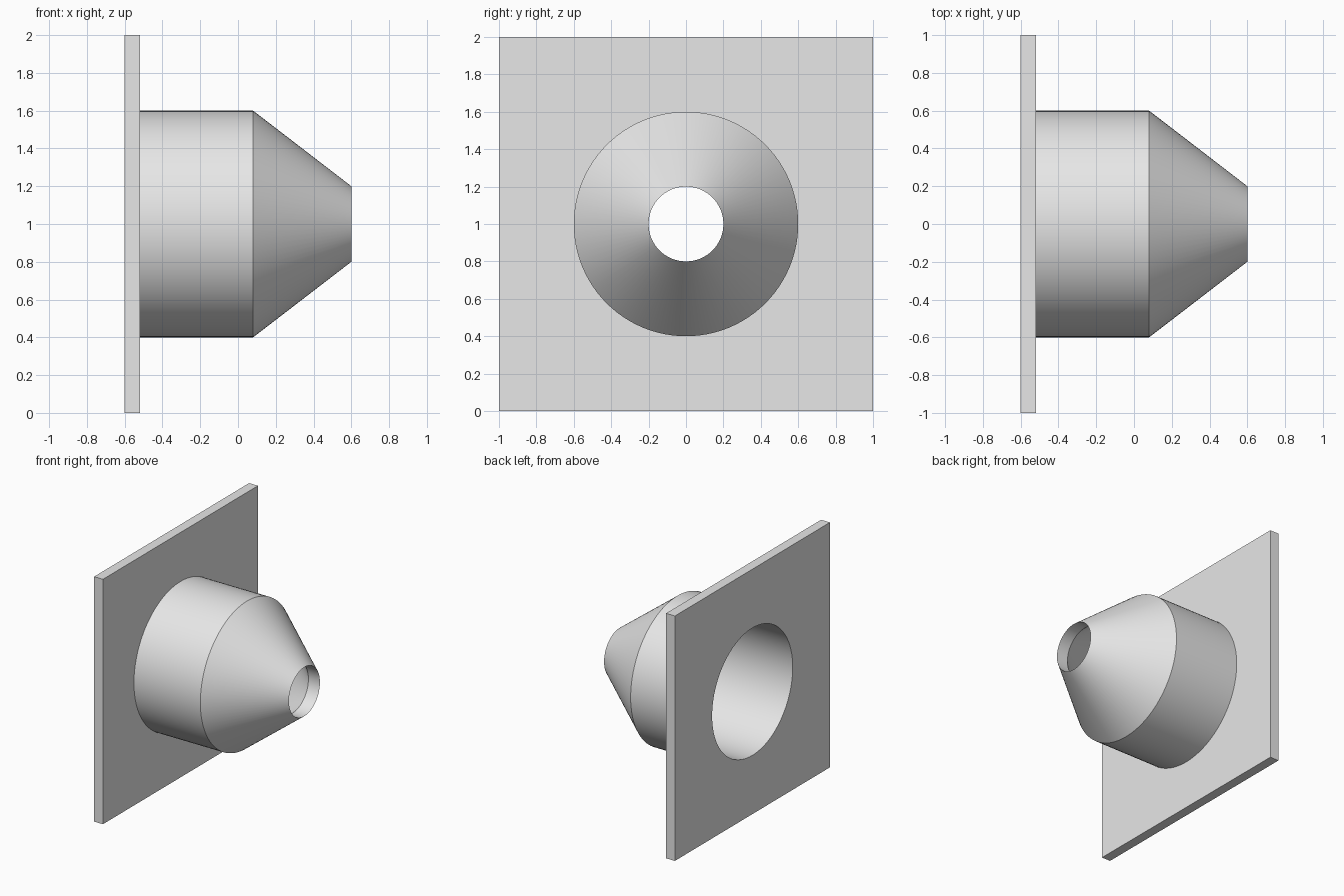
import bpy, bmesh, math

cube = bpy.data.objects.get("Cube")
if cube:
    bpy.data.objects.remove(cube, do_unlink=True)

SEGMENTS = 96      # multiple of 8, so the square plate gets true corners
AXIS_Z = 1.0       # height of the horizontal axis
WALL = 0.08
BODY_R, TIP_R = 0.6, 0.2
BORE_R = BODY_R - WALL
BACK_X, SHOULDER_X, TIP_X = -0.6, 0.08, 0.6
FACE_X = BACK_X + WALL

grey = bpy.data.materials.new("light_grey")
grey.use_nodes = True
colour = (0.8, 0.8, 0.8, 1.0)
grey.diffuse_color = colour
grey.node_tree.nodes["Principled BSDF"].inputs["Base Color"].default_value = colour


def sweep(name, profile):
    """Sweep a closed (x, radius, square) profile around the horizontal axis."""
    bm = bmesh.new()
    rings = []
    for i in range(SEGMENTS):
        a = math.tau * i / SEGMENTS
        c, s = math.cos(a), math.sin(a)
        ring = []
        for x, r, square in profile:
            k = r / max(abs(c), abs(s)) if square else r
            ring.append(bm.verts.new((x, k * c, AXIS_Z + k * s)))
        rings.append(ring)
    n = len(profile)
    for i, ring in enumerate(rings):
        following = rings[(i + 1) % SEGMENTS]
        for j in range(n):
            k = (j + 1) % n
            bm.faces.new((ring[j], ring[k], following[k], following[j]))
    bmesh.ops.recalc_face_normals(bm, faces=bm.faces)
    mesh = bpy.data.meshes.new(name)
    bm.to_mesh(mesh)
    bm.free()
    mesh.materials.append(grey)
    obj = bpy.data.objects.new(name, mesh)
    bpy.context.collection.objects.link(obj)
    bpy.ops.object.select_all(action='DESELECT')
    obj.select_set(True)
    bpy.context.view_layer.objects.active = obj
    bpy.ops.object.shade_smooth_by_angle(angle=math.radians(25))
    return obj


# Square mounting plate with a round opening
sweep("mounting_plate", [
    (BACK_X, BORE_R, False), (BACK_X, 1.0, True),
    (FACE_X, 1.0, True), (FACE_X, BORE_R, False)])

# Hollow barrel tapering to an open tip, with a short straight bore at the end
slope = (TIP_X - SHOULDER_X) / (BODY_R - TIP_R)
bore_start = TIP_X - WALL * slope
sweep("tapered_nozzle", [
    (FACE_X, BORE_R, False), (FACE_X, BODY_R, False),
    (SHOULDER_X, BODY_R, False), (TIP_X, TIP_R, False),
    (bore_start, TIP_R, False), (SHOULDER_X, BORE_R, False)])
